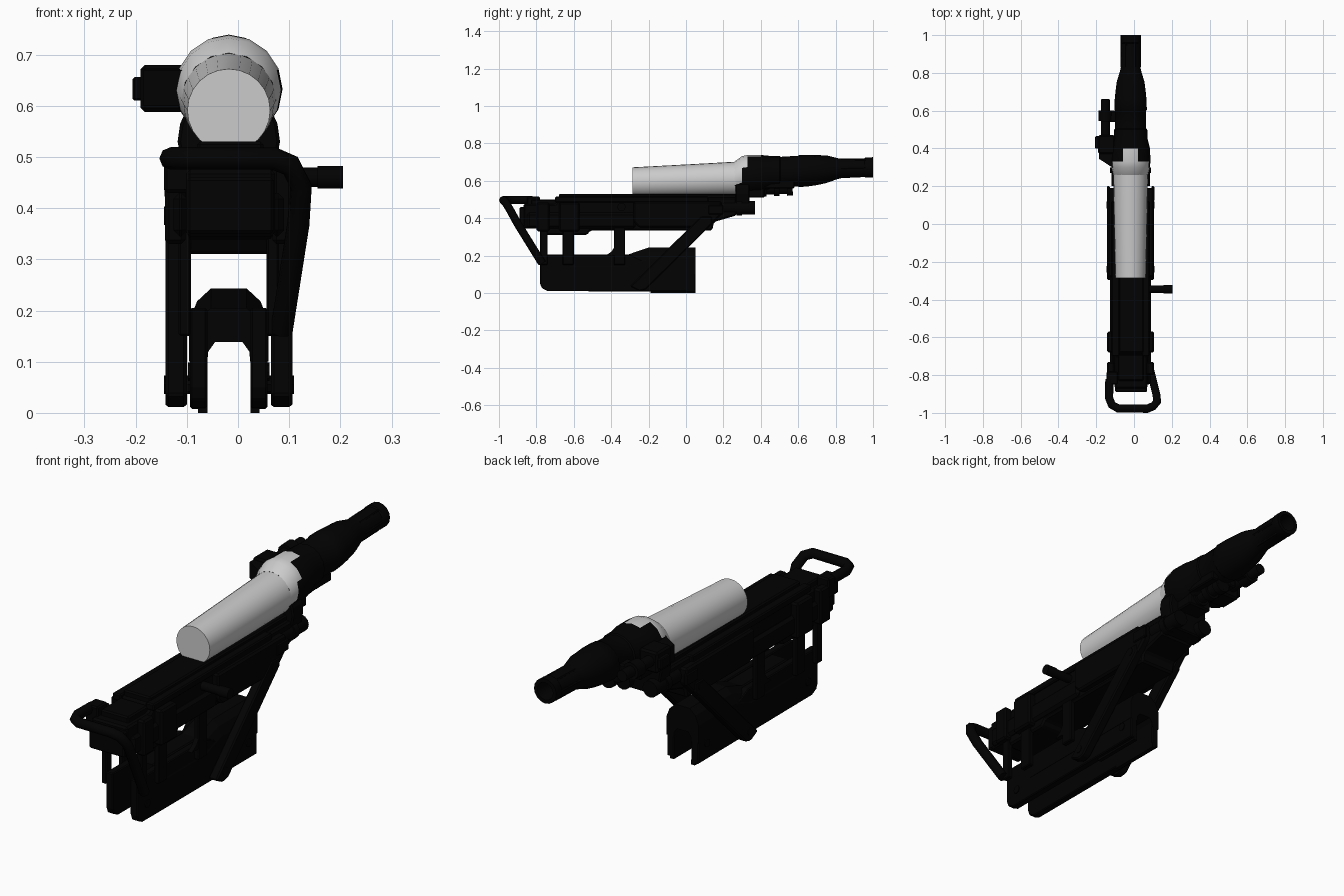
import bpy, bmesh, math
from mathutils import Vector

CX = -0.018  # centre plane of the weapon
black = bpy.data.materials.new("black_metal")
black.diffuse_color = (0.0005, 0.0005, 0.0005, 1)
pale = bpy.data.materials.new("pale_grey")
pale.diffuse_color = (0.8, 0.8, 0.8, 1)


def finish(name, bm, mat=black, bevel=0, smooth=False):
    bmesh.ops.recalc_face_normals(bm, faces=bm.faces[:])
    me = bpy.data.meshes.new(name)
    bm.to_mesh(me)
    bm.free()
    ob = bpy.data.objects.new(name, me)
    bpy.context.collection.objects.link(ob)
    me.materials.append(mat)
    if bevel:
        m = ob.modifiers.new("bevel", 'BEVEL')
        m.width, m.segments, m.limit_method = bevel, 1, 'ANGLE'
    if smooth:
        bpy.ops.object.select_all(action='DESELECT')
        ob.select_set(True)
        bpy.context.view_layer.objects.active = ob
        bpy.ops.object.shade_smooth_by_angle(angle=math.radians(40))
    return ob


def loft(name, rings, **kw):
    bm = bmesh.new()
    vs = [[bm.verts.new(p) for p in r] for r in rings]
    n = len(vs[0])
    for a, b in zip(vs, vs[1:]):
        for i in range(n):
            bm.faces.new((a[i], a[(i + 1) % n], b[(i + 1) % n], b[i]))
    bm.faces.new(vs[0])
    bm.faces.new(vs[-1])
    return finish(name, bm, **kw)


def side_prism(name, yz, x0, x1, **kw):
    return loft(name, [[(x, y, z) for y, z in yz] for x in (x0, x1)], **kw)


def front_prism(name, xz, y0, y1, **kw):
    return loft(name, [[(CX + x, y, z) for x, z in xz] for y in (y0, y1)], **kw)


def pair(name, yz, d0, d1, **kw):
    for tag, s in (("left", -1), ("right", 1)):
        side_prism(f"{name}_{tag}", yz, CX + s * d0, CX + s * d1, **kw)


def rect(y0, y1, z0, z1):
    return [(y0, z0), (y1, z0), (y1, z1), (y0, z1)]


def box(name, x0, x1, y0, y1, z0, z1, bevel=0.006):
    return side_prism(name, rect(y0, y1, z0, z1), x0, x1, bevel=bevel)


def turned(name, stations, x=CX, n=20, **kw):
    # stations: (y, radius, centre z)
    rings = [[(x + r * math.sin(2 * math.pi * i / n), y, z + r * math.cos(2 * math.pi * i / n))
              for i in range(n)] for y, r, z in stations]
    return loft(name, rings, smooth=True, **kw)


def rod(name, a, b, r, n=12):
    a, b = Vector(a), Vector(b)
    q = (b - a).to_track_quat('Z', 'Y')
    ring = [q @ Vector((r * math.cos(2 * math.pi * i / n), r * math.sin(2 * math.pi * i / n), 0)) for i in range(n)]
    return loft(name, [[a + v for v in ring], [b + v for v in ring]], smooth=True)


# Cradle: two side walls with rounded front corner, bridged by an arch
pair("base_wall", [(-0.78, 0.05), (-0.77, 0.025), (-0.74, 0.01), (0.05, 0.008), (0.05, 0.16), (-0.2, 0.16),
                   (-0.3, 0.205), (-0.78, 0.205)], 0.042, 0.076, bevel=0.004)


def arch(name, stations):
    loft(name, [[(CX + x, y, z) for x, z in (
        (-0.078, 0.1), (-0.078, top - 0.065), (-0.062, top - 0.025), (-0.035, top), (0.035, top),
        (0.062, top - 0.025), (0.078, top - 0.065), (0.078, 0.1), (0.042, 0.1), (0.04, 0.12), (0.027, 0.138),
        (-0.027, 0.138), (-0.04, 0.12), (-0.042, 0.1))] for y, top in stations])


arch("base_arch", [(-0.62, 0.205), (-0.31, 0.205), (-0.27, 0.22), (-0.2, 0.243), (0.05, 0.243)])
pair("base_foot", rect(-0.19, 0.05, 0.0, 0.02), 0.042, 0.06)

# Upright posts and diagonal struts outside the cradle
for i, (a, b) in enumerate(((-0.78, -0.74), (-0.66, -0.6), (-0.385, -0.325))):
    pair(f"post_{i}", rect(a, b, 0.15, 0.4), 0.074, 0.098, bevel=0.004)
pair("post_gusset", [(-0.38, 0.2), (-0.38, 0.25), (-0.4, 0.22), (-0.43, 0.2)], 0.076, 0.096)
pair("diagonal_strut", [(-0.3, 0.035), (-0.25, 0.01), (-0.215, 0.018), (0.14, 0.37), (0.14, 0.41), (0.08, 0.41)],
     0.082, 0.124, bevel=0.006)
for s in (-1, 1):
    for y, z, d in ((-0.71, 0.08, 0.08), (-0.01, 0.08, 0.08), (-0.24, 0.055, 0.127), (0.1, 0.385, 0.127)):
        rod("pivot_bolt", (CX + s * 0.06, y, z), (CX + s * d, y, z), 0.018, 8)

# Main receiver body
side_prism("receiver", [(-0.87, 0.345), (-0.78, 0.345), (-0.76, 0.31), (-0.53, 0.31), (-0.51, 0.335), (0.14, 0.335),
                        (0.15, 0.38), (0.27, 0.415), (0.27, 0.51), (-0.68, 0.51), (-0.7, 0.475), (-0.87, 0.475)],
           CX - 0.084, CX + 0.09, bevel=0.008)
box("end_cap", -0.1, 0.07, -0.89, -0.86, 0.35, 0.46)
box("top_rail", -0.08, 0.05, -0.68, 0.3, 0.5, 0.53)
box("rear_top_cover", -0.085, 0.05, -0.83, -0.69, 0.46, 0.5)
pair("wide_rail", [(-0.28, 0.38), (-0.25, 0.35), (0.12, 0.35), (0.19, 0.42), (0.19, 0.49), (-0.28, 0.49)],
     0.08, 0.12, bevel=0.008)
pair("upper_rail", rect(-0.7, 0.12, 0.485, 0.515), 0.06, 0.1, bevel=0.005)
pair("lower_tube_guard", rect(-0.85, -0.27, 0.345, 0.43), 0.08, 0.108, bevel=0.012)
for i, (a, b) in enumerate(((-0.8, -0.73), (-0.68, -0.57))):
    pair(f"clamp_{i}", rect(a, b, 0.33, 0.485), 0.085, 0.125, bevel=0.008)
pair("rail_lug", rect(0.12, 0.2, 0.42, 0.47), 0.11, 0.126, bevel=0.004)

# Cocking knob
rod("knob_stem", (0.06, -0.345, 0.46), (0.165, -0.345, 0.46), 0.019)
rod("knob_head", (0.155, -0.345, 0.46), (0.205, -0.345, 0.46), 0.022)

# Bent carrying handle: left leg runs back level, right leg drops to the cradle
cu = bpy.data.curves.new("carry_handle", 'CURVE')
cu.dimensions, cu.bevel_depth, cu.bevel_resolution = '3D', 0.022, 2
cu.use_fill_caps = True
sp = cu.splines.new('POLY')
path = [(-0.13, -0.82, 0.497), (-0.132, -0.92, 0.497), (-0.118, -0.957, 0.497), (-0.085, -0.976, 0.497),
        (0.07, -0.978, 0.497), (0.103, -0.964, 0.483), (0.123, -0.94, 0.443), (0.118, -0.9, 0.37),
        (0.085, -0.77, 0.16)]
sp.points.add(len(path) - 1)
for p, c in zip(sp.points, path):
    p.co = (*c, 1)
sp.use_smooth = True
cu.materials.append(black)
bpy.context.collection.objects.link(bpy.data.objects.new("carry_handle", cu))
box("handle_socket", -0.145, -0.085, -0.85, -0.78, 0.43, 0.515)

# Pale tilted canister
turned("canister", [(-0.285, 0.078, 0.594), (-0.285, 0.081, 0.591), (0.05, 0.088, 0.602), (0.28, 0.092, 0.611)],
       n=24, mat=pale)

# Black barrel shroud; its flared rear collar carries a pale tongue on top
shroud = turned("barrel_shroud", [
    (0.26, 0.092, 0.611), (0.3, 0.102, 0.63), (0.33, 0.105, 0.633), (0.4, 0.103, 0.635), (0.45, 0.09, 0.643),
    (0.5, 0.088, 0.645), (0.505, 0.082, 0.646), (0.6, 0.082, 0.652), (0.605, 0.086, 0.652), (0.66, 0.084, 0.655),
    (0.7, 0.08, 0.657), (0.75, 0.074, 0.662), (0.81, 0.056, 0.665), (0.83, 0.052, 0.666), (0.955, 0.05, 0.67),
    (0.96, 0.054, 0.671), (1.0, 0.054, 0.672), (1.0, 0.038, 0.672), (0.9, 0.036, 0.668)], n=16)
shroud.data.materials.append(pale)
for f in shroud.data.polygons:
    c = f.center
    a = abs(math.atan2(c.x - CX, c.z - 0.63))
    if (c.y < 0.3 and a < 1.9) or (c.y < 0.32 and a < 1.0) or (c.y < 0.38 and a < 0.45):
        f.material_index = 1
for i in range(6):
    a = math.pi / 3 * i
    rod("muzzle_rib", (CX + 0.048 * math.cos(a), 0.83, 0.666 + 0.048 * math.sin(a)),
        (CX + 0.048 * math.cos(a), 0.96, 0.67 + 0.048 * math.sin(a)), 0.006, 6)

# Trunnion bracket between receiver and barrel
front_prism("trunnion_bracket", [(-0.08, 0.42), (0.08, 0.42), (0.1, 0.53), (0.095, 0.565), (0.07, 0.62),
                                 (-0.07, 0.62), (-0.095, 0.565), (-0.1, 0.53)], 0.265, 0.34, bevel=0.006)
for s in (-1, 1):
    rod("trunnion_cylinder", (CX + s * 0.066, 0.2, 0.457), (CX + s * 0.066, 0.37, 0.457), 0.036)
    rod("trunnion_collar", (CX + s * 0.066, 0.27, 0.457), (CX + s * 0.066, 0.3, 0.457), 0.042)
box("bracket_foot", -0.075, 0.04, 0.3, 0.42, 0.51, 0.57)

# Underslung tube and lugs
rod("under_tube", (CX, 0.33, 0.55), (CX, 0.57, 0.56), 0.028)
for i, (y, r) in enumerate(((0.4, 0.04), (0.47, 0.038), (0.54, 0.036))):
    rod(f"under_ring_{i}", (CX, y, 0.556), (CX, y + 0.03, 0.557), r)
pair("under_clamp", rect(0.36, 0.58, 0.56, 0.6), 0.03, 0.065, bevel=0.005)

# Side sight unit
side_prism("sight_box", rect(0.37, 0.47, 0.588, 0.68), -0.19, -0.1, bevel=0.008)
loft("sight_wedge", [[(x, y, z) for x, y in ((-0.1, 0.29), (-0.185, 0.345), (-0.185, 0.39), (-0.1, 0.39))]
                     for z in (0.6, 0.67)])
box("sight_dial", -0.206, -0.185, 0.4, 0.465, 0.61, 0.656, 0.004)
rod("sight_tube", (-0.152, 0.46, 0.637), (-0.152, 0.66, 0.644), 0.024)
rod("sight_ring", (-0.152, 0.545, 0.64), (-0.152, 0.6, 0.642), 0.037)
box("sight_arm", -0.15, -0.08, 0.54, 0.6, 0.62, 0.66)
